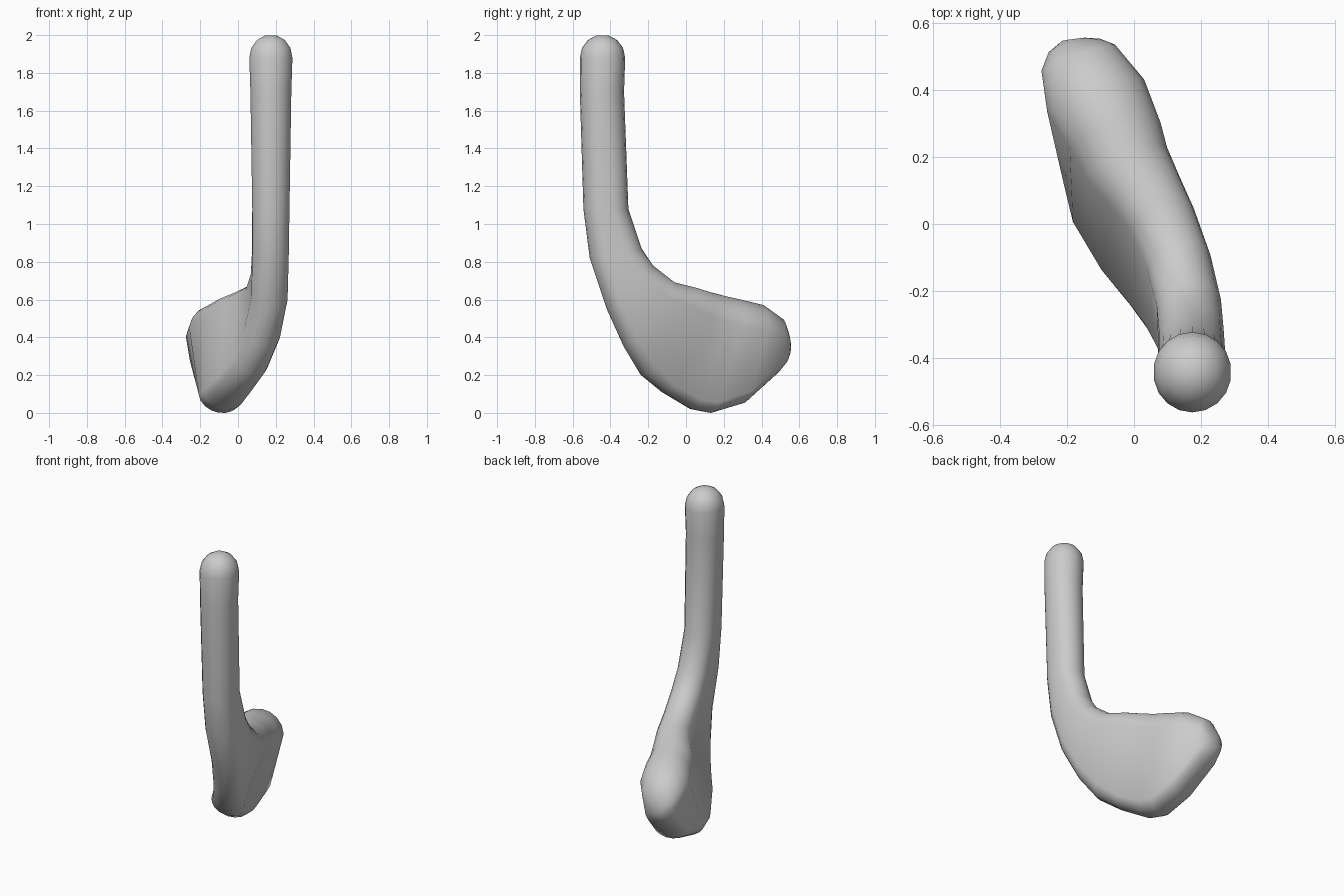
import bpy, bmesh, math
from mathutils import Vector

if "Cube" in bpy.data.objects:
    bpy.data.objects.remove(bpy.data.objects["Cube"])

# Rounded handle tip, then the straight handle: height, outer y, inner y, half thickness
HANDLE = [(1.88, -0.562, -0.322, 0.116), (1.70, -0.562, -0.328, 0.11), (1.08, -0.543, -0.305, 0.10)]
DOME = (75, 50, 25)  # degrees up the tip
HANDLE_X = 0.174

# Blade from bend to toe: outer point, inner point, outer/inner half thickness
BLADE = [
    ((0.173, -0.51, 0.82), (0.170, -0.235, 0.87), 0.098, 0.098),
    ((0.168, -0.42, 0.55), (0.162, -0.175, 0.78), 0.098, 0.098),
    ((0.125, -0.33, 0.35), (0.135, -0.06, 0.69), 0.10, 0.10),
    ((0.065, -0.24, 0.20), (0.088, 0.06, 0.66), 0.10, 0.105),
    ((-0.01, -0.13, 0.11), (0.043, 0.14, 0.635), 0.107, 0.118),
    ((-0.085, 0.02, 0.02), (-0.01, 0.22, 0.615), 0.118, 0.135),
    ((-0.105, 0.12, 0.00), (-0.045, 0.30, 0.597), 0.118, 0.145),
    ((-0.113, 0.30, 0.05), (-0.115, 0.41, 0.57), 0.11, 0.155),
    ((-0.16, 0.48, 0.21), (-0.17, 0.505, 0.50), 0.10, 0.118),
    ((-0.175, 0.53, 0.265), (-0.18, 0.535, 0.43), 0.07, 0.08),
    ((-0.18, 0.55, 0.31), (-0.18, 0.552, 0.38), 0.035, 0.035),
]
HALF = 9  # points on each rounded end


def handle_section(z, outer, inner, t):
    return ((HANDLE_X, outer, z), (HANDLE_X, inner, z), t, t)


sections = []
top, y0, y1, thick = HANDLE[0]
for deg in DOME:
    c, s = math.cos(math.radians(deg)), math.sin(math.radians(deg))
    mid, half = (y0 + y1) / 2, (y1 - y0) / 2 * c
    sections.append(handle_section(top + 0.123 * s, mid - half, mid + half, thick * c))
sections += [handle_section(*h) for h in HANDLE]
sections += BLADE

mids = [(Vector(a) + Vector(b)) / 2 for a, b, _, _ in sections]
bm = bmesh.new()
rings = []
for i, (a, b, ta, tb) in enumerate(sections):
    a, b = Vector(a), Vector(b)
    tangent = mids[min(i + 1, len(mids) - 1)] - mids[max(i - 1, 0)]
    span = b - a
    u = span.normalized()
    side = u.cross(tangent).normalized()
    ring = []
    for tip, d, t, s in ((a, -u, ta, 1), (b, u, tb, -1)):
        r = min(t, span.length / 2)
        if s == 1 and tb > 0.112 and ta != tb:
            r *= 0.8  # blunter lower edge
        for k in range(HALF):
            ang = math.pi * ((k + 0.5) / HALF - 0.5)
            p = tip - d * r + d * (r * math.cos(ang)) + side * (s * t * math.sin(ang))
            ring.append(bm.verts.new(p))
    rings.append(ring)

# Skin the sections and close both ends
n = 2 * HALF
for r0, r1 in zip(rings, rings[1:]):
    for k in range(n):
        bm.faces.new((r0[k], r0[(k + 1) % n], r1[(k + 1) % n], r1[k]))
bm.faces.new(rings[0])
bm.faces.new(rings[-1][::-1])
bmesh.ops.recalc_face_normals(bm, faces=bm.faces)

# Stand on the ground
low = min(v.co.z for v in bm.verts)
for v in bm.verts:
    if v.co.z < 1.0:
        v.co.z -= low * (1.0 - v.co.z)

mesh = bpy.data.meshes.new("handle_and_blade")
bm.to_mesh(mesh)
bm.free()
mesh.polygons.foreach_set("use_smooth", [True] * len(mesh.polygons))
obj = bpy.data.objects.new("handle_and_blade", mesh)
bpy.context.collection.objects.link(obj)
